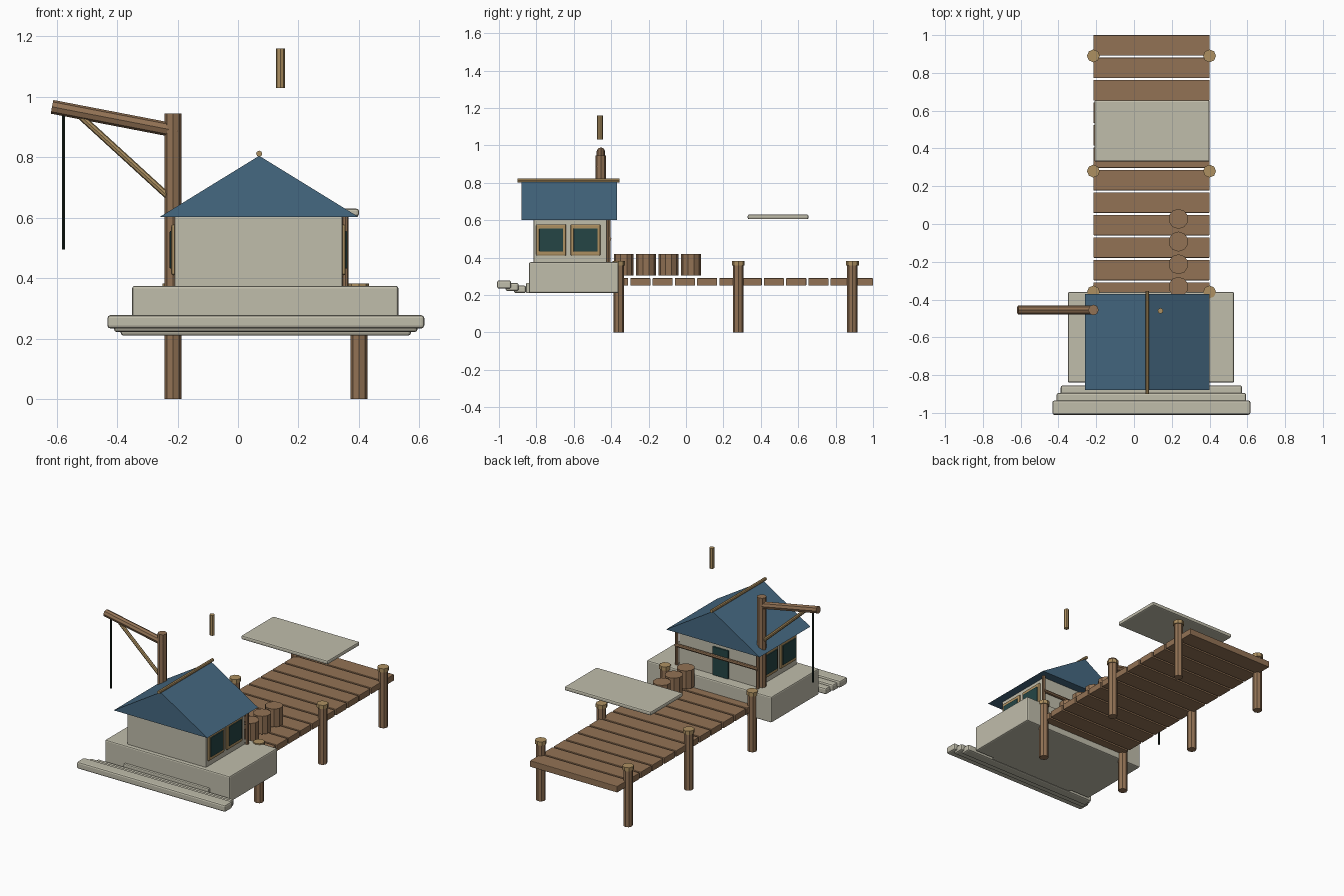
import bpy, bmesh, math
from mathutils import Vector

cube = bpy.data.objects.get("Cube")
if cube:
    bpy.data.objects.remove(cube, do_unlink=True)


def make_material(name, rgb):
    mat = bpy.data.materials.new(name)
    mat.use_nodes = True
    mat.diffuse_color = (*rgb, 1)
    mat.node_tree.nodes["Principled BSDF"].inputs["Base Color"].default_value = (*rgb, 1)
    return mat


stone = make_material("pale stone", (0.53, 0.51, 0.41))
wood = make_material("brown wood", (0.29, 0.17, 0.09))
light_wood = make_material("light wood", (0.42, 0.28, 0.12))
roof_blue = make_material("roof blue", (0.06, 0.14, 0.22))
glass = make_material("dark teal glass", (0.018, 0.06, 0.06))
rope_dark = make_material("dark rope", (0.01, 0.018, 0.014))


def finish(name, bm, mat):
    bmesh.ops.recalc_face_normals(bm, faces=bm.faces)
    mesh = bpy.data.meshes.new(name)
    bm.to_mesh(mesh)
    bm.free()
    mesh.materials.append(mat)
    obj = bpy.data.objects.new(name, mesh)
    bpy.context.collection.objects.link(obj)
    return obj


def box(name, x, y, z, mat, bevel=0):
    """Box from its (min, max) extents on each axis."""
    bm = bmesh.new()
    bmesh.ops.create_cube(bm, size=1)
    for v in bm.verts:
        v.co = [lo + (c + 0.5) * (hi - lo) for c, (lo, hi) in zip(v.co, (x, y, z))]
    obj = finish(name, bm, mat)
    if bevel:
        mod = obj.modifiers.new("Bevel", "BEVEL")
        mod.width = bevel
        mod.segments = 2
    return obj


def rod(name, start, end, radius, mat, sides=8):
    """Flat-sided cylinder between two points."""
    start, end = Vector(start), Vector(end)
    axis = end - start
    bm = bmesh.new()
    bmesh.ops.create_cone(bm, cap_ends=True, segments=sides, radius1=radius,
                          radius2=radius, depth=axis.length)
    obj = finish(name, bm, mat)
    obj.rotation_mode = "QUATERNION"
    obj.rotation_quaternion = axis.to_track_quat("Z", "Y")
    obj.location = (start + end) / 2
    return obj


LEFT, RIGHT = 0.4, -0.215

# Pier deck
for i in range(12):
    y = 0.946 - 0.119 * i
    box("deck_plank", (RIGHT, LEFT), (y - 0.054, y + 0.054), (0.25, 0.29), wood, 0.003)

# Pier posts with caps
for x in (RIGHT, LEFT):
    for y in (-0.36, 0.28, 0.89):
        rod("pier_post", (x, y, 0), (x, y, 0.36), 0.028, wood)
        rod("post_cap", (x, y, 0.358), (x, y, 0.382), 0.034, light_wood)

# Foundation and front steps
box("foundation", (-0.35, 0.53), (-0.84, -0.36), (0.21, 0.375), stone, 0.008)
box("upper_step", (-0.21, 0.39), (-0.855, -0.82), (0.21, 0.265), stone, 0.006)
for i in range(3):
    spread = 0.48 + 0.022 * i
    y = -0.89 - 0.04 * i
    box("front_step", (0.092 - spread, 0.092 + spread),
        (y - 0.03 - 0.005 * i, y + 0.035), (0.21 + 0.012 * i, 0.25 + 0.014 * i), stone, 0.01)

# House walls
box("house_walls", (-0.21, 0.345), (-0.815, -0.425), (0.37, 0.605), stone, 0.004)

# Gable roof
bm = bmesh.new()
ends = [[bm.verts.new((x, y, z)) for x, z in ((-0.26, 0.602), (0.4, 0.602), (0.07, 0.805))]
        for y in (-0.88, -0.37)]
bm.faces.new(ends[0])
bm.faces.new(ends[1])
for i in range(3):
    j = (i + 1) % 3
    bm.faces.new((ends[0][i], ends[0][j], ends[1][j], ends[1][i]))
finish("roof", bm, roof_blue)
rod("ridge_pole", (0.07, -0.9, 0.812), (0.07, -0.355, 0.812), 0.01, light_wood)

# Side windows
for wall, side in ((0.345, 1), (-0.21, -1)):
    for y in (-0.721, -0.537):
        depth = sorted((wall - side * 0.005, wall + side * 0.011))
        box("window_frame", depth, (y - 0.08, y + 0.08), (0.41, 0.578), light_wood, 0.007)
        depth = sorted((wall, wall + side * 0.016))
        box("window_glass", depth, (y - 0.064, y + 0.064), (0.432, 0.556), glass, 0.003)

# Rear door, corner posts and rail
box("door", (-0.005, 0.105), (-0.43, -0.415), (0.375, 0.555), glass, 0.003)
for x in (-0.215, 0.355):
    rod("porch_post", (x, -0.415, 0.375), (x, -0.415, 0.602), 0.011, wood)
rod("porch_rail", (-0.22, -0.41, 0.5), (0.36, -0.41, 0.5), 0.011, wood)

# Barrels in a row
for i in range(4):
    y = 0.027 - 0.12 * i
    rod("barrel", (0.235, y, 0.305), (0.235, y, 0.42), 0.053, wood, 10)

# Crane
rod("crane_post", (RIGHT, -0.455, 0.3), (RIGHT, -0.455, 0.945), 0.028, wood)
rod("crane_arm", (-0.615, -0.455, 0.967), (-0.2, -0.455, 0.887), 0.023, wood)
rod("crane_brace", (-0.225, -0.455, 0.665), (-0.52, -0.455, 0.935), 0.011, light_wood)
rod("crane_rope", (-0.577, -0.455, 0.495), (-0.577, -0.455, 0.95), 0.005, rope_dark, 6)

# Floating canopy slab and peg
box("canopy_slab", (-0.21, LEFT), (0.33, 0.655), (0.605, 0.63), stone, 0.008)
rod("floating_peg", (0.14, -0.46, 1.03), (0.14, -0.46, 1.16), 0.015, light_wood)
